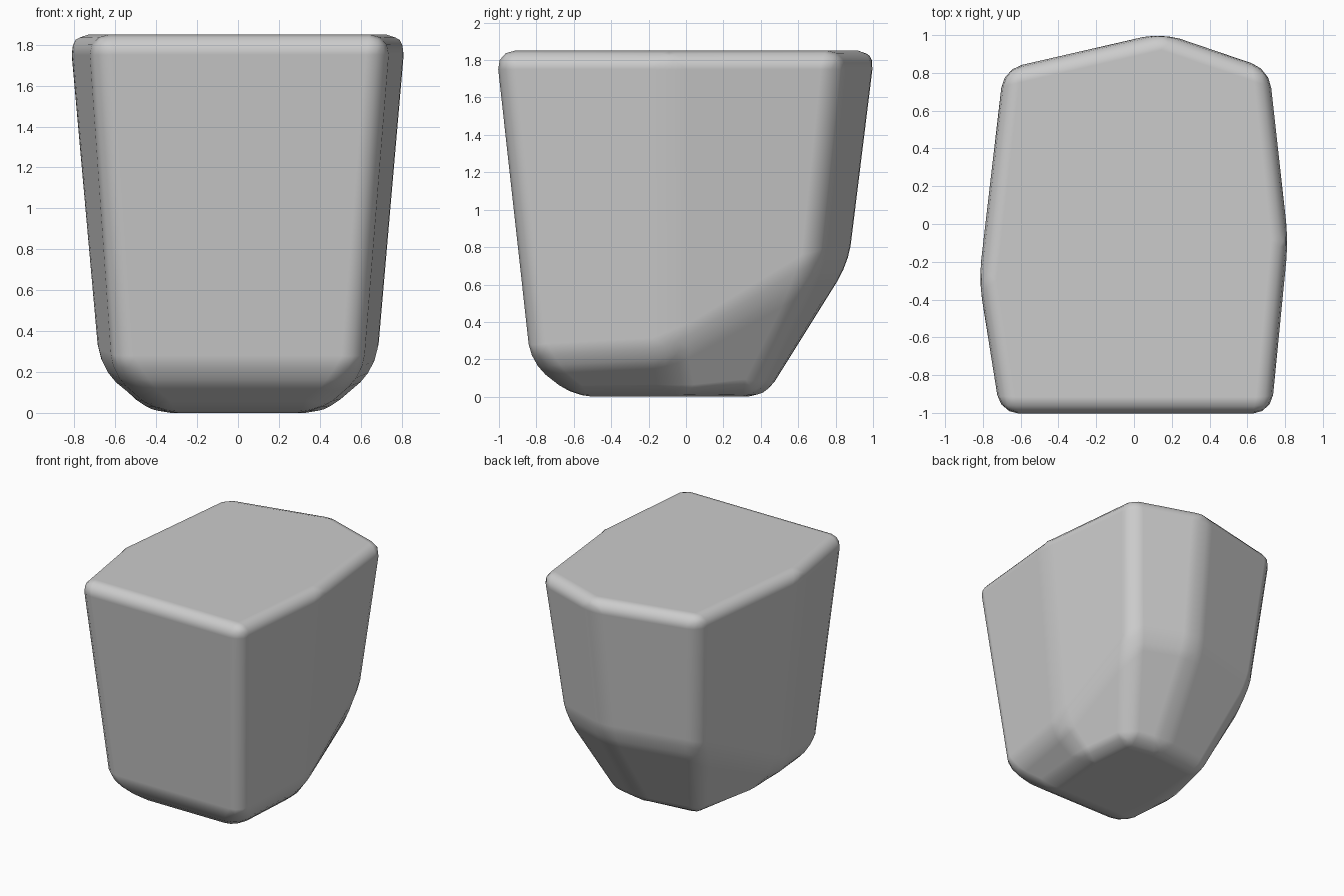
import bpy, bmesh

if "Cube" in bpy.data.objects:
    bpy.data.objects.remove(bpy.data.objects["Cube"])

# Each entry is one corner seen from above: top (x, y), shoulder (x, y, z), bottom (x, y)
corners = [
    ((-0.715, -1.015), (-0.60, -0.83, 0.18), (-0.38, -0.60)),   # front left
    ((0.735, -1.015), (0.60, -0.83, 0.18), (0.38, -0.60)),      # front right
    ((0.825, -0.09), (0.685, -0.08, 0.22), (0.43, -0.05)),      # right middle
    ((0.725, 0.83), (0.62, 0.71, 0.70), (0.39, 0.38)),          # back right
    ((0.15, 1.025), (0.13, 0.885, 0.71), (0.09, 0.43)),         # back middle
    ((-0.70, 0.83), (-0.60, 0.71, 0.70), (-0.38, 0.38)),        # back left
    ((-0.83, -0.30), (-0.685, -0.25, 0.22), (-0.43, -0.18)),    # left middle
]

# Tapered block: three rings joined by side faces
bm = bmesh.new()
rings = [
    [bm.verts.new((*b, 0)) for t, s, b in corners],
    [bm.verts.new(s) for t, s, b in corners],
    [bm.verts.new((*t, 1.85)) for t, s, b in corners],
]
n = len(corners)
for low, high in zip(rings, rings[1:]):
    for i in range(n):
        j = (i + 1) % n
        bm.faces.new((low[i], low[j], high[j], high[i]))
bm.faces.new(rings[0][::-1])
bm.faces.new(rings[2])
for f in bm.faces:
    f.smooth = True
bm.normal_update()
mesh = bpy.data.meshes.new("stone_block")
bm.to_mesh(mesh)
bm.free()
block = bpy.data.objects.new("stone_block", mesh)
bpy.context.collection.objects.link(block)

# Softened edges all round
bevel = block.modifiers.new("rounded_edges", 'BEVEL')
bevel.limit_method = 'NONE'
bevel.width = 0.1
bevel.segments = 3
bevel.harden_normals = True
